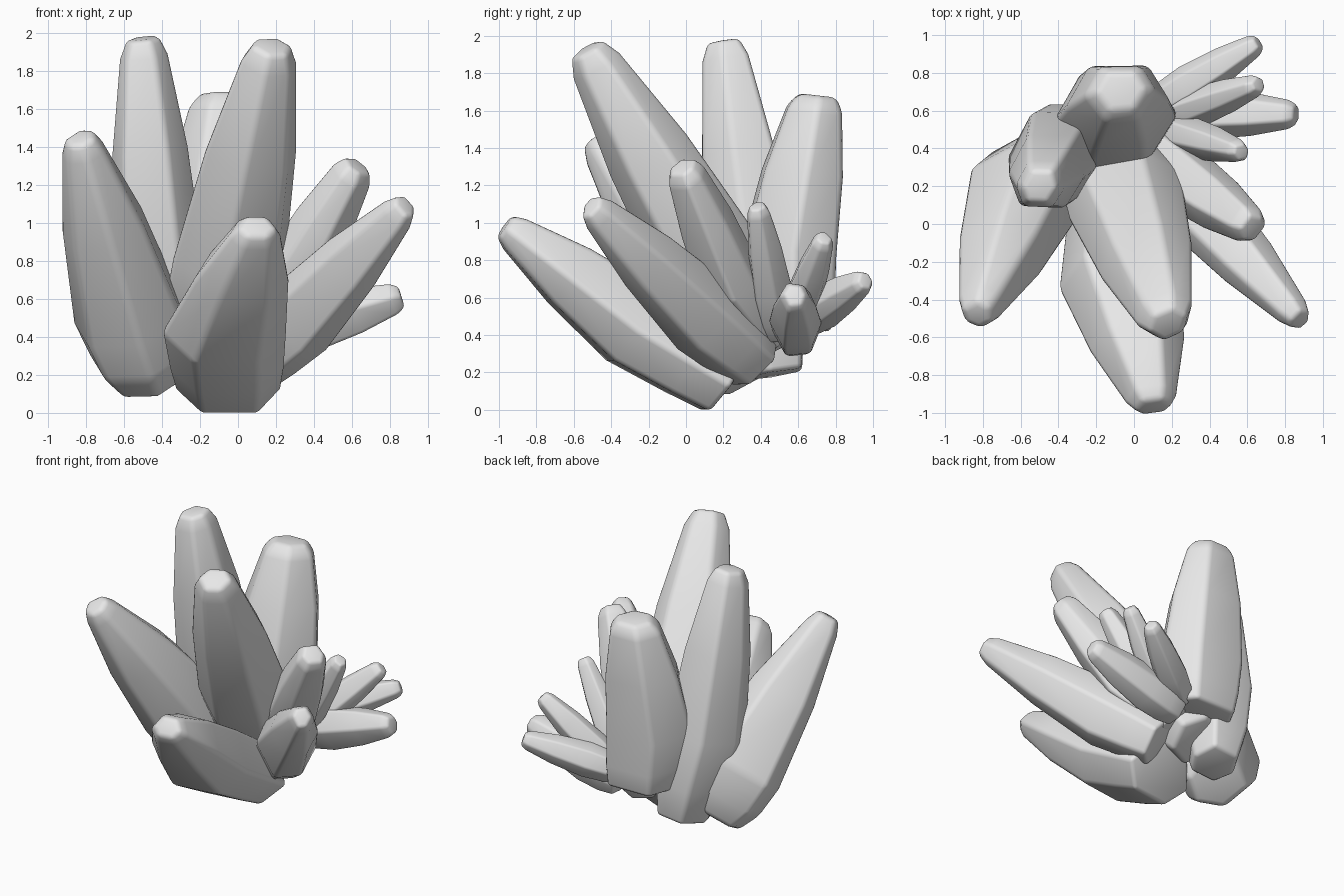
import bpy
import bmesh
import math
import random
from mathutils import Vector

default_cube = bpy.data.objects.get("Cube")
if default_cube:
    bpy.data.objects.remove(default_cube, do_unlink=True)

random.seed(4)
SIDES = 6

# Single plain stone colour
stone = bpy.data.materials.new("pale_grey_stone")
stone.use_nodes = True
stone_colour = (0.8, 0.8, 0.8, 1)
stone.diffuse_color = stone_colour
stone.node_tree.nodes["Principled BSDF"].inputs["Base Color"].default_value = stone_colour


def crystal(name, base, belly, tip, width, depth, tip_scale, base_scale=0.65, turn=0.0):
    """Tapered, slightly irregular six-sided shard with softened edges."""
    base, belly, tip = Vector(base), Vector(belly), Vector(tip)
    axis = (tip - base).normalized()
    across = Vector((0, 0, 1)).cross(axis).normalized()
    out = axis.cross(across)
    middle = (1 + tip_scale) / 2 + 0.06

    # Ring centres and sizes from the buried end to the chamfered tip
    rings = [
        (base, base_scale),
        (base.lerp(belly, 0.4), max(0.9, base_scale + 0.08)),
        (belly, 1),
        (belly.lerp(tip, 0.5), middle),
        (belly.lerp(tip, 0.92), tip_scale),
        (tip, tip_scale * 0.68),
    ]

    # Each shard gets its own uneven hexagon, shared by all its rings
    outline = []
    for i in range(SIDES):
        angle = turn + math.tau * i / SIDES + random.uniform(-0.14, 0.14)
        reach = random.uniform(0.98, 1.08)
        outline.append(across * (math.cos(angle) * width * reach)
                       + out * (math.sin(angle) * depth * reach * 1.1))

    bm = bmesh.new()
    loops = [[bm.verts.new(centre + p * size) for p in outline]
             for centre, size in rings]
    for low, high in zip(loops, loops[1:]):
        for i in range(SIDES):
            j = (i + 1) % SIDES
            bm.faces.new((low[i], low[j], high[j], high[i]))
    bm.faces.new(loops[0])
    bm.faces.new(loops[-1])
    bmesh.ops.recalc_face_normals(bm, faces=bm.faces)
    for face in bm.faces:
        face.smooth = True

    mesh = bpy.data.meshes.new(name)
    bm.to_mesh(mesh)
    bm.free()
    mesh.materials.append(stone)
    shard = bpy.data.objects.new(name, mesh)
    bpy.context.collection.objects.link(shard)

    # Worn, rounded edges
    bevel = shard.modifiers.new("worn_edges", "BEVEL")
    bevel.width = min(width, depth) * 0.11
    bevel.segments = 3
    bevel.limit_method = "ANGLE"
    bevel.angle_limit = math.radians(16)
    return shard


# Large shards: base, widest point, tip, half width, half depth, tip taper
crystal("right_crystal", (-0.45, 0.33, 0.18), (-0.56, 0.18, 0.51),
        (-0.83, -0.48, 1.45), 0.31, 0.29, 0.4)
crystal("tall_rear_crystal", (-0.31, 0.47, 0.19), (-0.42, 0.36, 0.8),
        (-0.5, 0.2, 1.97), 0.24, 0.25, 0.53, turn=math.pi / 6)
crystal("tall_centre_crystal", (-0.18, 0.45, 0.33), (-0.04, 0.13, 0.8),
        (0.18, -0.53, 1.93), 0.33, 0.25, 0.5)
crystal("back_crystal", (-0.07, 0.57, 0.44), (-0.1, 0.57, 0.85),
        (-0.07, 0.71, 1.68), 0.32, 0.26, 0.58, 0.88)
crystal("front_crystal", (-0.06, 0.22, 0.15), (-0.08, -0.28, 0.45),
        (0.1, -0.97, 0.98), 0.33, 0.24, 0.43, 0.85)
crystal("left_front_crystal", (0.08, 0.37, 0.27), (0.32, 0.1, 0.5),
        (0.88, -0.51, 1.09), 0.2, 0.21, 0.46, 0.8)
crystal("left_upper_crystal", (0, 0.45, 0.4), (0.27, 0.24, 0.68),
        (0.63, -0.02, 1.3), 0.17, 0.17, 0.6, 0.9)

# Small fan of shards on the left: base, tip, half thickness
small_shards = {
    "small_upper_crystal": ((0.13, 0.5, 0.4), (0.57, 0.38, 1.09), 0.11),
    "small_middle_crystal": ((0.14, 0.55, 0.4), (0.66, 0.74, 0.92), 0.11),
    "small_lower_crystal": ((0.12, 0.59, 0.38), (0.86, 0.58, 0.61), 0.14),
    "small_back_crystal": ((0.1, 0.62, 0.47), (0.66, 0.96, 0.69), 0.11),
}
for name, (base, tip, half) in small_shards.items():
    belly = Vector(base).lerp(Vector(tip), 0.35)
    crystal(name, base, belly, tip, half, half, 0.57, 0.7)
